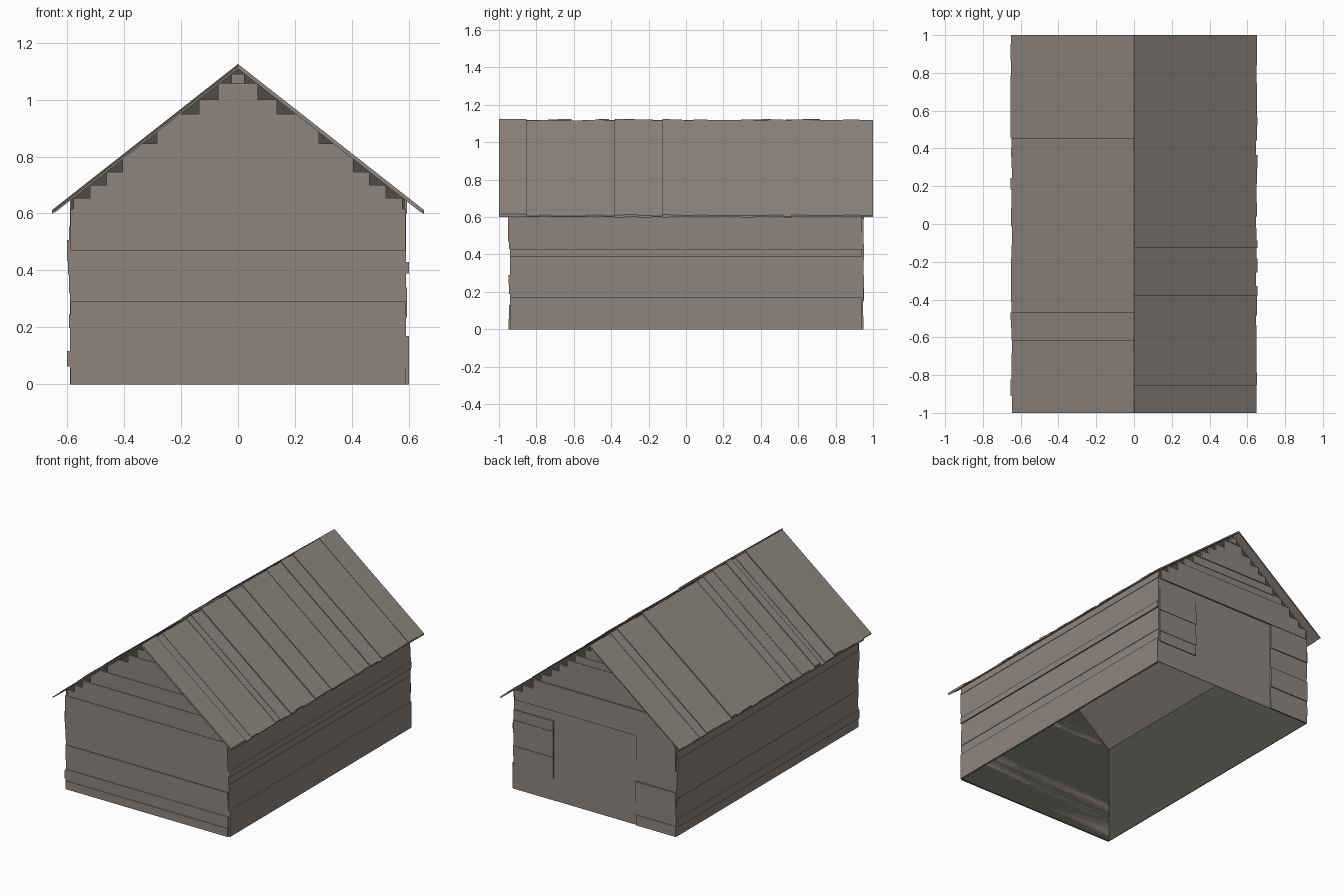
import bpy
import bmesh
import random

random.seed(7)
cube = bpy.data.objects.get("Cube")
if cube:
    bpy.data.objects.remove(cube, do_unlink=True)


def material(name, r, g, b):
    mat = bpy.data.materials.new(name)
    mat.use_nodes = True
    mat.diffuse_color = (r, g, b, 1)
    mat.node_tree.nodes["Principled BSDF"].inputs["Base Color"].default_value = (r, g, b, 1)
    return mat


WOOD = material("weathered wood", 0.27, 0.235, 0.21)
DARK = material("dark lining", 0.075, 0.073, 0.06)

WALL_X, WALL_Y, EAVE_X, SLOPE = 0.587, 0.938, 0.65, 0.785
WALL_TOP, DOOR_TOP, DOOR_HALF = 0.60, 0.59, 0.30
RIDGE_IN = 1.108                      # underside of the roof at the ridge


def roof_half(z):
    return min(WALL_X + 0.002, (RIDGE_IN - z) / SLOPE)


def finish(bm, name, mat):
    bmesh.ops.recalc_face_normals(bm, faces=bm.faces)
    mesh = bpy.data.meshes.new(name)
    bm.to_mesh(mesh)
    bm.free()
    mesh.materials.append(mat)
    obj = bpy.data.objects.new(name, mesh)
    bpy.context.collection.objects.link(obj)
    return obj


def prism(bm, outline, y0, y1):
    """Extrude an xz outline from y0 to y1."""
    face = bm.faces.new([bm.verts.new((x, y0, z)) for x, z in outline])
    ext = bmesh.ops.extrude_face_region(bm, geom=[face])["geom"]
    moved = [v for v in ext if isinstance(v, bmesh.types.BMVert)]
    bmesh.ops.translate(bm, verts=moved, vec=(0, y1 - y0, 0))


def box(bm, x0, x1, y0, y1, z0, z1):
    prism(bm, [(x0, z0), (x1, z0), (x1, z1), (x0, z1)], y0, y1)


def cuts(start, end, low, high):
    """Random board edges from start to end."""
    edges = [start]
    while edges[-1] + high * 1.3 < end:
        edges.append(edges[-1] + random.uniform(low, high))
    return edges + [end]


def thickness():
    return random.choice((0.004, 0.007, 0.010, 0.013))


# Dark lining, open below and towards the roof
bm = bmesh.new()
rings = []
for y in (-WALL_Y, WALL_Y):
    eave = RIDGE_IN - SLOPE * WALL_X
    pts = [(-WALL_X, 0), (-WALL_X, eave), (0, RIDGE_IN), (WALL_X, eave), (WALL_X, 0)]
    ring = [bm.verts.new((x, y, z)) for x, z in pts]
    bm.faces.new(ring)
    rings.append(ring)
for a, b in ((0, 1), (3, 4)):
    bm.faces.new((rings[0][a], rings[0][b], rings[1][b], rings[1][a]))
finish(bm, "wall_lining", DARK)

# Long side walls
right_edges = [0, .12, .17, .235, .34, .39, .43, .54, .60, .645]
left_edges = cuts(0, 0.645, 0.045, 0.10)
for name, side, edges in (("left_wall", 1, right_edges), ("right_wall", -1, left_edges)):
    bm = bmesh.new()
    for z0, z1 in zip(edges, edges[1:]):
        box(bm, side * WALL_X, side * (WALL_X + thickness()), -0.94, 0.94, z0, z1)
    finish(bm, name, WOOD)


def gable_boards(bm, edges, side, trimmed=()):
    """Full-width boards; square ends unless trimmed to the roof pitch."""
    for i, (z0, z1) in enumerate(zip(edges, edges[1:])):
        top = roof_half(z1)
        low = roof_half(z0) if i in trimmed else top
        prism(bm, [(-low, z0), (low, z0), (top, z1), (-top, z1)],
              side * WALL_Y, side * (WALL_Y + thickness()))


# Front wall with its gable
bm = bmesh.new()
front_edges = [0, .055, .13, .19, .24, .29, .33, .385, .43, .47, .535, .615, .655,
               .70, .745, .79, .845, .885, .95, 1.0, 1.055, 1.09]
gable_boards(bm, front_edges, -1, trimmed=(15, 17))
finish(bm, "front_wall", WOOD)

# Back wall, boards beside the doorway and the gable above it
bm = bmesh.new()
for side in (-1, 1):
    edges = cuts(0, DOOR_TOP, 0.045, 0.09)
    for z0, z1 in zip(edges, edges[1:]):
        box(bm, side * DOOR_HALF, side * (WALL_X + 0.002),
            WALL_Y, WALL_Y + thickness(), z0, z1)
gable_boards(bm, [DOOR_TOP, 0.655] + cuts(0.70, 1.09, 0.04, 0.06), 1)
finish(bm, "back_wall", WOOD)

# Recessed door
bm = bmesh.new()
box(bm, -DOOR_HALF, DOOR_HALF, WALL_Y, WALL_Y + 0.003, 0, DOOR_TOP)
finish(bm, "back_door", WOOD)


def roof_slab(bm, side, reach, low, high, y0, y1):
    prism(bm, [(0, low), (0, high), (side * reach, high - SLOPE * reach),
               (side * reach, low - SLOPE * reach)], y0, y1)


# Roof sheets under the planks
bm = bmesh.new()
for side in (-1, 1):
    roof_slab(bm, side, EAVE_X - 0.006, RIDGE_IN, RIDGE_IN + 0.005, -0.998, 0.998)
finish(bm, "roof_sheet", WOOD)

# Roof planks
for name, side in (("left_roof_planks", 1), ("right_roof_planks", -1)):
    bm = bmesh.new()
    edges = cuts(-1, 1, 0.04, 0.10)
    for y0, y1 in zip(edges, edges[1:]):
        roof_slab(bm, side, EAVE_X + random.uniform(-0.004, 0.004), RIDGE_IN + 0.003,
                  RIDGE_IN + 0.004 + thickness(), y0, y1)
    finish(bm, name, WOOD)
